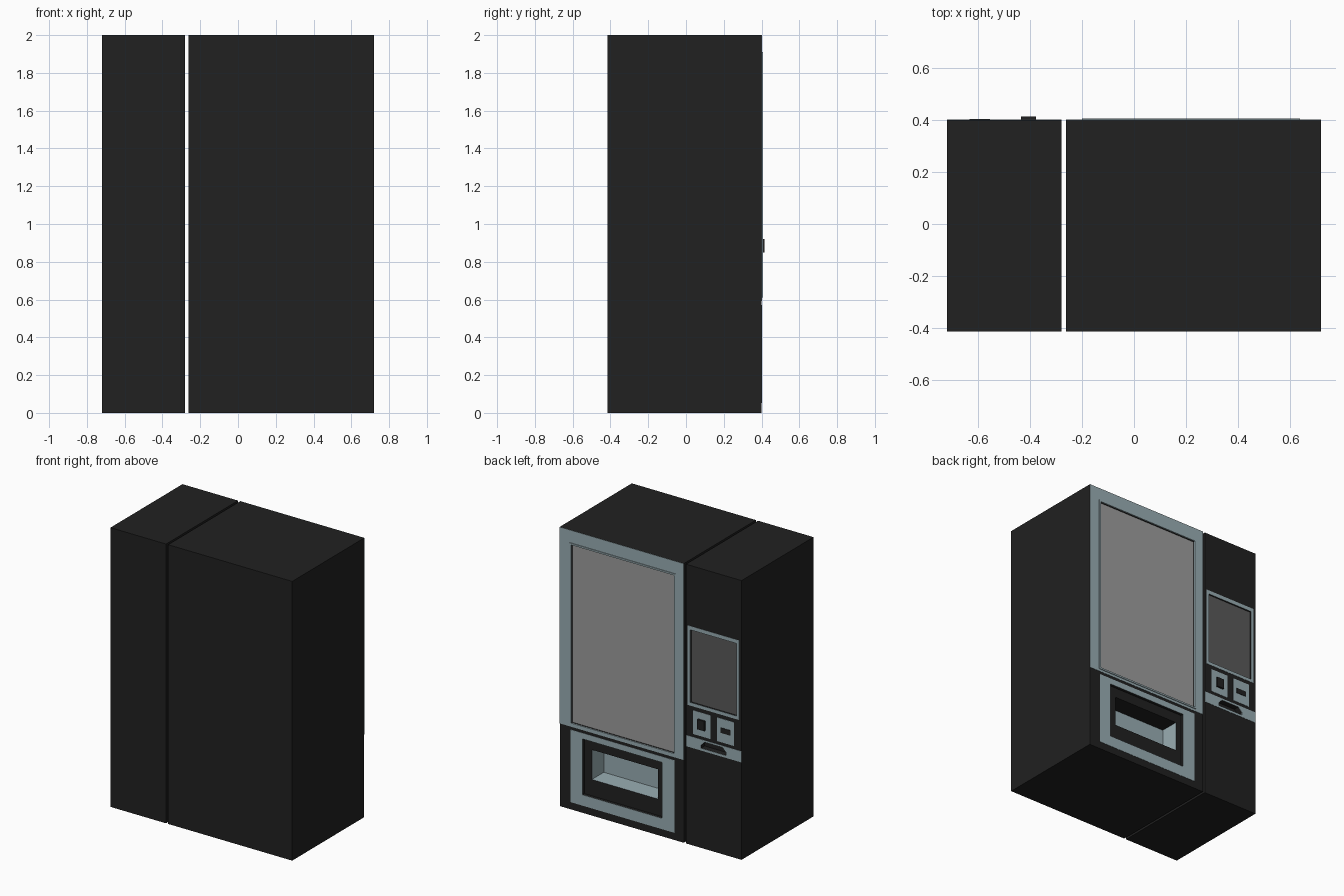
import bpy, bmesh

if "Cube" in bpy.data.objects:
    bpy.data.objects.remove(bpy.data.objects["Cube"])

FACE = 0.40          # y of the detailed face
BACK = -0.415


def material(name, *rgb):
    m = bpy.data.materials.new(name)
    m.diffuse_color = (*rgb, 1)
    m.use_nodes = True
    m.node_tree.nodes["Principled BSDF"].inputs["Base Color"].default_value = m.diffuse_color
    return m


BLACK = material("black_paint", 0.015, 0.015, 0.015)
STEEL = material("pale_steel", 0.32, 0.42, 0.45)
GLASS = material("window_grey", 0.34, 0.34, 0.34)
SCREEN = material("screen_grey", 0.10, 0.10, 0.10)


def prism(name, pts, y0, y1, mat):
    """Extrude an x-z outline from y0 to y1."""
    bm = bmesh.new()
    face = bm.faces.new([bm.verts.new((x, y0, z)) for x, z in pts])
    ext = bmesh.ops.extrude_face_region(bm, geom=[face])["geom"]
    bmesh.ops.translate(bm, vec=(0, y1 - y0, 0),
                        verts=[v for v in ext if isinstance(v, bmesh.types.BMVert)])
    bmesh.ops.recalc_face_normals(bm, faces=bm.faces)
    me = bpy.data.meshes.new(name)
    bm.to_mesh(me)
    bm.free()
    me.materials.append(mat)
    ob = bpy.data.objects.new(name, me)
    bpy.context.collection.objects.link(ob)
    return ob


def rect(x0, x1, z0, z1):
    return [(x0, z0), (x1, z0), (x1, z1), (x0, z1)]


def box(name, r, y0, y1, mat):
    return prism(name, rect(*r), y0, y1, mat)


def cut(ob, pts, depth):
    """Sink a pocket of the given depth into the detailed face."""
    cutter = prism("cutter", pts, FACE - depth, FACE + 0.05, BLACK)
    cutter.hide_render = True
    mod = ob.modifiers.new("pocket", 'BOOLEAN')
    mod.operation, mod.solver, mod.object = 'DIFFERENCE', 'EXACT', cutter
    bpy.context.view_layer.objects.active = ob
    bpy.ops.object.modifier_apply(modifier=mod.name)
    bpy.data.objects.remove(cutter)


def ring(name, outer, inner, y0, y1, mat):
    ob = box(name, outer, y0, y1, mat)
    cut(ob, rect(*inner), 0.05)
    return ob


# cabinets
wide = box("wide_cabinet", (-0.263, 0.72, 0, 2), BACK, FACE, BLACK)
narrow = box("narrow_cabinet", (-0.72, -0.28, 0, 2), BACK, FACE, BLACK)

# display window
window = (-0.188, 0.628, 0.622, 1.898)
rim = (-0.20, 0.64, 0.61, 1.91)
cut(wide, rect(*window), 0.012)
ring("window_frame", (-0.263, 0.72, 0.593, 2), rim, FACE, FACE + 0.002, STEEL)
ring("window_rim", rim, window, FACE, FACE + 0.007, STEEL)
box("window_glass", window, FACE - 0.014, FACE - 0.010, GLASS)

# delivery hatch: recessed surround with a deeper lined pocket
hatch = (-0.09, 0.54, 0.13, 0.53)
cut(wide, rect(*hatch), 0.02)
cut(wide, rect(-0.045, 0.48, 0.247, 0.46), 0.155)
ring("hatch_frame", (-0.19, 0.633, 0.052, 0.572), hatch, FACE, FACE + 0.002, STEEL)
wide.data.materials.append(STEEL)
for p in wide.data.polygons:
    c = p.center
    if -0.05 < c.x < 0.49 and 0.24 < c.z < 0.455 and 0.2 < c.y < FACE - 0.025:
        p.material_index = 1

# touch screen
screen = (-0.68, -0.315, 1.02, 1.54)
cut(narrow, rect(*screen), 0.012)
ring("screen_frame", (-0.703, -0.293, 0.997, 1.567), screen, FACE, FACE + 0.002, STEEL)
box("screen_panel", screen, FACE - 0.014, FACE - 0.010, SCREEN)

# payment plates with keypad and note slot
for name, x0, x1 in (("keypad", -0.475, -0.337), ("note_slot", -0.662, -0.527)):
    box(name + "_plate", (x0, x1, 0.80, 0.97), FACE, FACE + 0.002, STEEL)
box("keypad", (-0.435, -0.378, 0.85, 0.92), FACE, FACE + 0.015, BLACK)
box("note_slot", (-0.635, -0.555, 0.868, 0.905), FACE, FACE + 0.005, BLACK)

# coin return band and its scoop
scoop = [(-0.60, 0.715), (-0.40, 0.715), (-0.40, 0.735), (-0.43, 0.765),
         (-0.57, 0.765), (-0.60, 0.735)]
band = box("coin_band", (-0.72, -0.28, 0.698, 0.778), FACE, FACE + 0.002, STEEL)
for part in (band, narrow):
    cut(part, scoop, 0.04)
